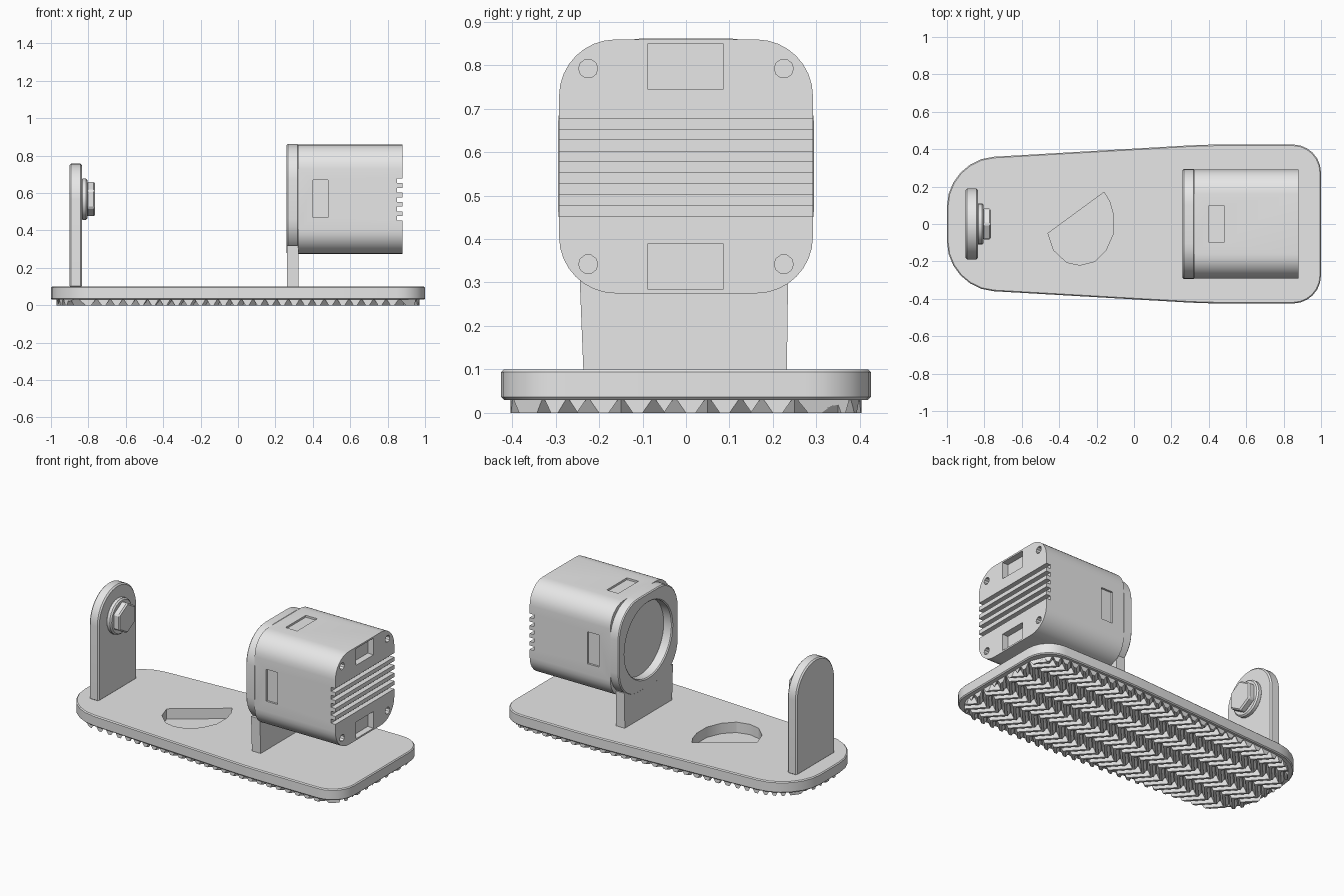
import bpy, bmesh, math
from mathutils import Vector

cube = bpy.data.objects.get("Cube")
if cube:
    bpy.data.objects.remove(cube, do_unlink=True)

grey = bpy.data.materials.new("light_grey")
grey.use_nodes = True
COLOUR = (0.8, 0.8, 0.8, 1)
grey.diffuse_color = COLOUR
grey.node_tree.nodes["Principled BSDF"].inputs["Base Color"].default_value = COLOUR


def activate(obj):
    bpy.ops.object.select_all(action='DESELECT')
    obj.select_set(True)
    bpy.context.view_layer.objects.active = obj


def finish(name, bm):
    """Turn a bmesh into a named, coloured object."""
    bmesh.ops.recalc_face_normals(bm, faces=bm.faces)
    mesh = bpy.data.meshes.new(name)
    bm.to_mesh(mesh)
    bm.free()
    mesh.materials.append(grey)
    obj = bpy.data.objects.new(name, mesh)
    bpy.context.collection.objects.link(obj)
    return obj


def prism(name, pts, axis, lo, hi):
    """Extrude an outline along x (points are y, z) or z (points are x, y)."""
    bm = bmesh.new()
    place = (lambda p: (lo, p[0], p[1])) if axis == 'x' else (lambda p: (p[0], p[1], lo))
    face = bm.faces.new([bm.verts.new(place(p)) for p in pts])
    ext = bmesh.ops.extrude_face_region(bm, geom=[face])
    move = Vector((hi - lo, 0, 0)) if axis == 'x' else Vector((0, 0, hi - lo))
    bmesh.ops.translate(bm, vec=move, verts=[v for v in ext["geom"] if isinstance(v, bmesh.types.BMVert)])
    return finish(name, bm)


def box(name, x, y, z):
    return prism(name, [(x[0], y[0]), (x[1], y[0]), (x[1], y[1]), (x[0], y[1])], 'z', *z)


def circle(cy, cz, r, n, start=0, sweep=math.tau):
    return [(cy + r * math.cos(start + sweep * i / n), cz + r * math.sin(start + sweep * i / n))
            for i in range(n)]


def rounded(corners, seg=6):
    """Outline from (x, y, fillet distance) corners."""
    out = []
    for i, (x, y, d) in enumerate(corners):
        c = Vector((x, y))
        u = (Vector(corners[i - 1][:2]) - c).normalized() * d
        v = (Vector(corners[(i + 1) % len(corners)][:2]) - c).normalized() * d
        for k in range(seg + 1):
            t = k / seg
            s = 1 - t
            a = s ** 3 + 1.35 * s * s * t
            b = t ** 3 + 1.35 * s * t * t
            out.append(tuple(c + u * a + v * b))
    return out


def cut(obj, cutter):
    mod = obj.modifiers.new("cut", 'BOOLEAN')
    mod.operation, mod.solver, mod.object = 'DIFFERENCE', 'EXACT', cutter
    activate(obj)
    bpy.ops.object.modifier_apply(modifier=mod.name)
    bpy.data.objects.remove(cutter, do_unlink=True)


def bevel(obj, width, segments=2):
    mod = obj.modifiers.new("bevel", 'BEVEL')
    mod.width, mod.segments, mod.limit_method = width, segments, 'ANGLE'
    mod.angle_limit = math.radians(50)
    activate(obj)
    bpy.ops.object.modifier_apply(modifier=mod.name)


# Base plate with a D-shaped recess
half = [(-1, -0.345, 0.25), (0.38, -0.425, 0.1), (1, -0.425, 0.15)]
outline = rounded(half + [(x, -y, d) for x, y, d in reversed(half)])
base = prism("base_plate", outline, 'z', 0.03, 0.1)
bevel(base, 0.006, 1)
recess = [(-0.16, 0.17), (-0.46, -0.05), (-0.43, -0.14), (-0.36, -0.205), (-0.29, -0.22),
          (-0.21, -0.2), (-0.15, -0.14), (-0.11, -0.05), (-0.11, 0.05), (-0.13, 0.12)]
cut(base, prism("recess_cutter", recess, 'z', 0.035, 0.2))

# Zigzag tread under the base, trimmed to the outline
bm = bmesh.new()
section = [(-0.03, 0.032), (-0.01, 0), (0.01, 0), (0.03, 0.032)]
for rib in range(32):
    x0 = -1.02 + rib * 0.066
    last = None
    for j in range(10):
        x = x0 + (0.045 if j % 2 else -0.045)
        ring = [bm.verts.new((x + dx, -0.45 + 0.1 * j, z)) for dx, z in section]
        if last:
            for k in range(4):
                n = (k + 1) % 4
                bm.faces.new((last[k], last[n], ring[n], ring[k]))
        last = ring
inner = [Vector((x * 0.97, y * 0.95, 0)) for x, y in outline]
for a, b in zip(inner, inner[1:] + inner[:1]):
    d = b - a
    if d.length > 1e-5:
        bmesh.ops.bisect_plane(bm, geom=bm.verts[:] + bm.edges[:] + bm.faces[:], dist=1e-5,
                               plane_co=a, plane_no=(d.y, -d.x, 0), clear_outer=True)
bmesh.ops.holes_fill(bm, edges=[e for e in bm.edges if e.is_boundary], sides=0)
finish("tread", bm)

# Upright bracket with a rounded top, washer and hex bolt
CZ = 0.567
arch = [(-0.19, 0.095), (0.19, 0.095)] + circle(0, CZ, 0.19, 24, 0, math.pi) + [(-0.19, CZ)]
upright = prism("upright_bracket", arch, 'x', -0.9, -0.835)
bevel(upright, 0.008, 1)
washer = prism("bolt_washer", circle(0, CZ, 0.11, 24), 'x', -0.84, -0.805)
bevel(washer, 0.008, 1)
bolt = prism("bolt_head", circle(0, CZ, 0.095, 6, math.pi / 6), 'x', -0.81, -0.765)
bevel(bolt, 0.008, 1)


# Motor housing: rounded square with cut details
def square(h, d):
    return rounded([(-h, CZ - h, d), (h, CZ - h, d), (h, CZ + h, d), (-h, CZ + h, d)], 8)


housing = prism("motor_housing", square(0.292, 0.13), 'x', 0.32, 0.88)
for i in range(5):
    z = 0.465 + 0.05 * i
    cut(housing, box("vent_cutter", (0.85, 0.95), (-0.4, 0.4), (z - 0.0125, z + 0.0125)))
for s in (-1, 1):
    lo, hi = sorted((CZ + s * 0.178, CZ + s * 0.282))
    cut(housing, box("end_pocket_cutter", (0.84, 0.95), (-0.088, 0.086), (lo, hi)))
    lo, hi = sorted((CZ + s * 0.28, CZ + s * 0.4))
    cut(housing, box("top_pocket_cutter", (0.4, 0.48), (-0.1, 0.1), (lo, hi)))
    lo, hi = sorted((s * 0.28, s * 0.4))
    cut(housing, box("side_pocket_cutter", (0.4, 0.48), (lo, hi), (0.47, 0.67)))
    for t in (-1, 1):
        hole = prism("screw_cutter", circle(s * 0.225, CZ + t * 0.225, 0.022, 10), 'x', 0.85, 0.95)
        cut(housing, hole)

# Mount ring at the inner end, on a short leg
collar = prism("mount_ring", square(0.294, 0.19), 'x', 0.26, 0.325)
cut(collar, prism("ring_cutter", circle(0, CZ, 0.235, 40), 'x', 0.2, 0.4))
bevel(collar, 0.006, 1)
leg = [(-0.236, 0.095), (0.232, 0.095), (0.235, 0.32), (-0.245, 0.32)]
prism("mount_leg", leg, 'x', 0.262, 0.323)

# Smooth the curved walls, keep edges sharp
for obj in (base, upright, washer, housing, collar):
    activate(obj)
    bpy.ops.object.shade_smooth_by_angle(angle=math.radians(30))
